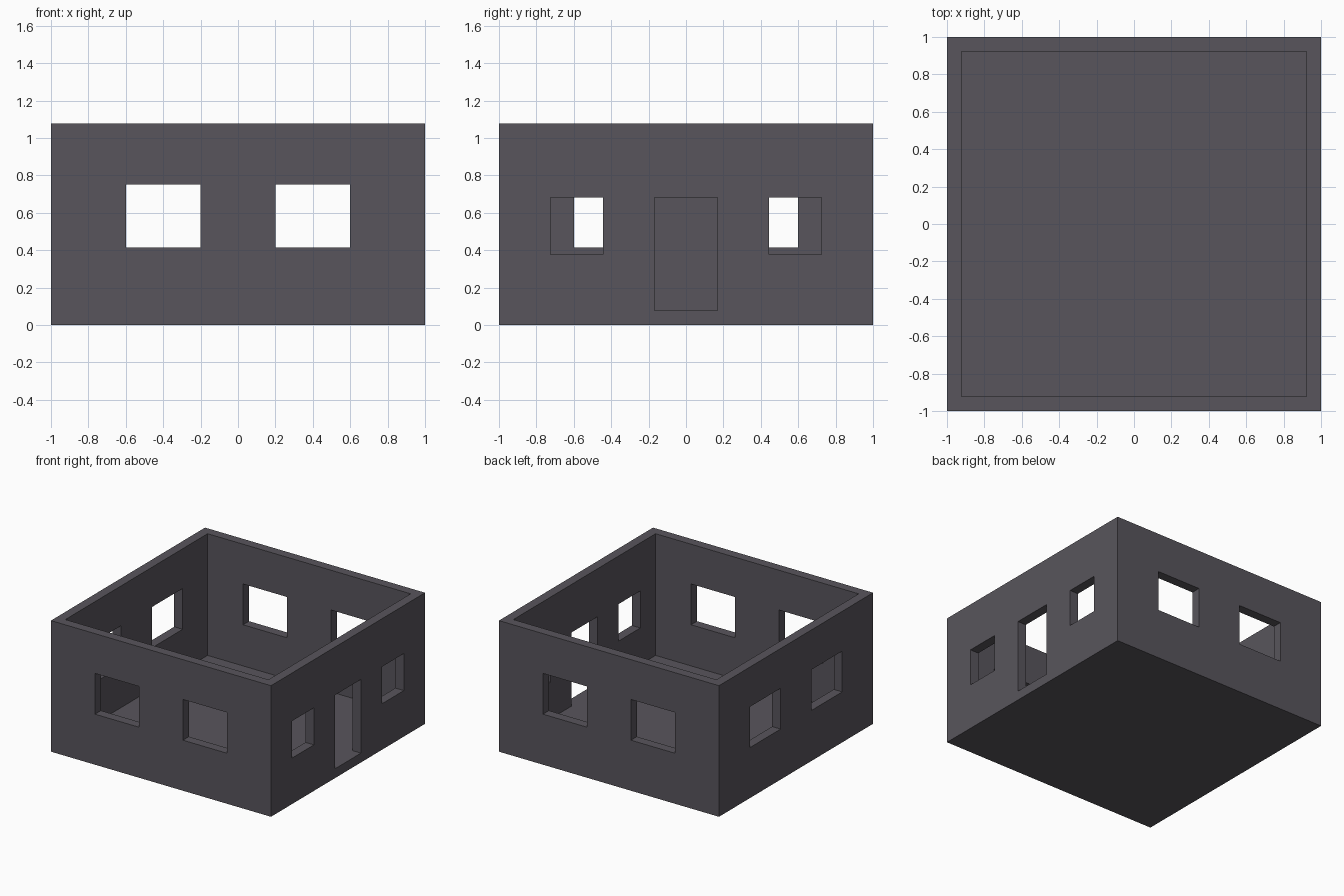
import bpy

if "Cube" in bpy.data.objects:
    bpy.data.objects.remove(bpy.data.objects["Cube"])

T = 1 / 13          # wall and floor thickness
H = 14 / 13         # total height

mat = bpy.data.materials.new("dark grey")
mat.diffuse_color = (0.098, 0.091, 0.107, 1)
mat.use_nodes = True
mat.node_tree.nodes["Principled BSDF"].inputs["Base Color"].default_value = mat.diffuse_color


def box(name, x0, x1, y0, y1, z0, z1):
    bpy.ops.mesh.primitive_cube_add(
        size=1, location=((x0 + x1) / 2, (y0 + y1) / 2, (z0 + z1) / 2))
    ob = bpy.context.object
    ob.name = name
    ob.scale = (x1 - x0, y1 - y0, z1 - z0)
    bpy.ops.object.transform_apply(location=True, rotation=False, scale=True)
    return ob


def cut(target, *bounds):
    cutter = box("cutter", *bounds)
    cutter.hide_render = True
    mod = target.modifiers.new("cut", 'BOOLEAN')
    mod.operation = 'DIFFERENCE'
    mod.solver = 'EXACT'
    mod.object = cutter
    bpy.context.view_layer.objects.active = target
    bpy.ops.object.modifier_apply(modifier=mod.name)
    bpy.data.objects.remove(cutter, do_unlink=True)


# Open-topped room: solid block hollowed down to the floor
house = box("house_walls", -1, 1, -1, 1, 0, H)
house.data.materials.append(mat)
I = 1 - T
cut(house, -I, I, -I, I, T, H + 0.2)

# Doorway in the right wall, level with the floor
cut(house, I - 0.05, 1.1, -0.168, 0.168, T, 0.682)

for s in (-1, 1):
    # Large windows through the front and back walls
    a, b = sorted((s * 0.2, s * 0.6))
    for y0, y1 in ((-1.1, -I + 0.05), (I - 0.05, 1.1)):
        cut(house, a, b, y0, y1, 0.415, 0.75)
    # Large windows in the left wall
    cut(house, -1.1, -I + 0.05, a, b, 0.415, 0.75)
    # Small windows beside the door
    a, b = sorted((s * 0.443, s * 0.725))
    cut(house, I - 0.05, 1.1, a, b, 0.378, 0.682)

for p in house.data.polygons:
    p.use_smooth = False
    p.material_index = 0
